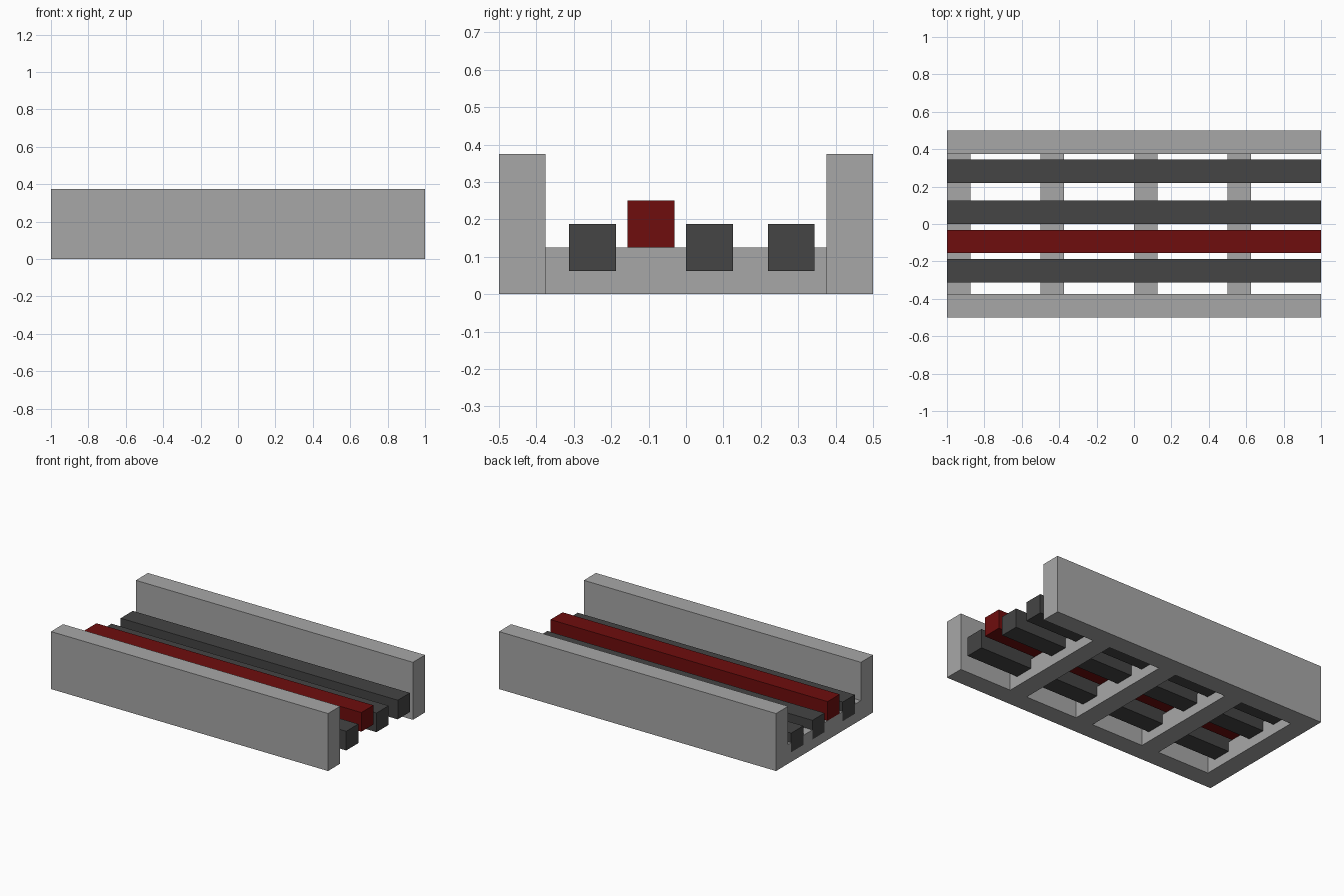
import bpy

if "Cube" in bpy.data.objects:
    bpy.data.objects.remove(bpy.data.objects["Cube"])


def material(name, rgb):
    m = bpy.data.materials.new(name)
    m.diffuse_color = (*rgb, 1)
    m.use_nodes = True
    m.node_tree.nodes["Principled BSDF"].inputs["Base Color"].default_value = m.diffuse_color
    return m


grey = material("light grey", (0.386, 0.386, 0.386))
dark = material("dark grey", (0.058, 0.058, 0.058))
red = material("dark red", (0.156, 0.004, 0.004))


def box(name, x, y, z, mat):
    """Box from (min, max) ranges along each axis."""
    bpy.ops.mesh.primitive_cube_add(size=1)
    ob = bpy.context.object
    ob.name = name
    ob.location = [(a + b) / 2 for a, b in (x, y, z)]
    ob.scale = [b - a for a, b in (x, y, z)]
    bpy.ops.object.transform_apply(location=True, rotation=False, scale=True)
    ob.data.materials.append(mat)


W = 0.125          # common beam thickness
FULL = (-1, 1)     # full length

# Side walls
box("front_wall", FULL, (-0.5, -0.5 + W), (0, 0.375), grey)
box("back_wall", FULL, (0.5 - W, 0.5), (0, 0.375), grey)

# Cross ties joining the walls
for i in range(4):
    x = -1 + 0.5 * i
    box(f"cross_tie_{i + 1}", (x, x + W), (-0.375, 0.375), (0, W), grey)

# Running rails, half sunk into the ties
for i, y in enumerate((-0.3125, 0, 0.21875)):
    box(f"rail_{i + 1}", FULL, (y, y + W), (0.0625, 0.1875), dark)

# Raised red power rail
box("power_rail", FULL, (-0.15625, -0.03125), (W, 0.25), red)
